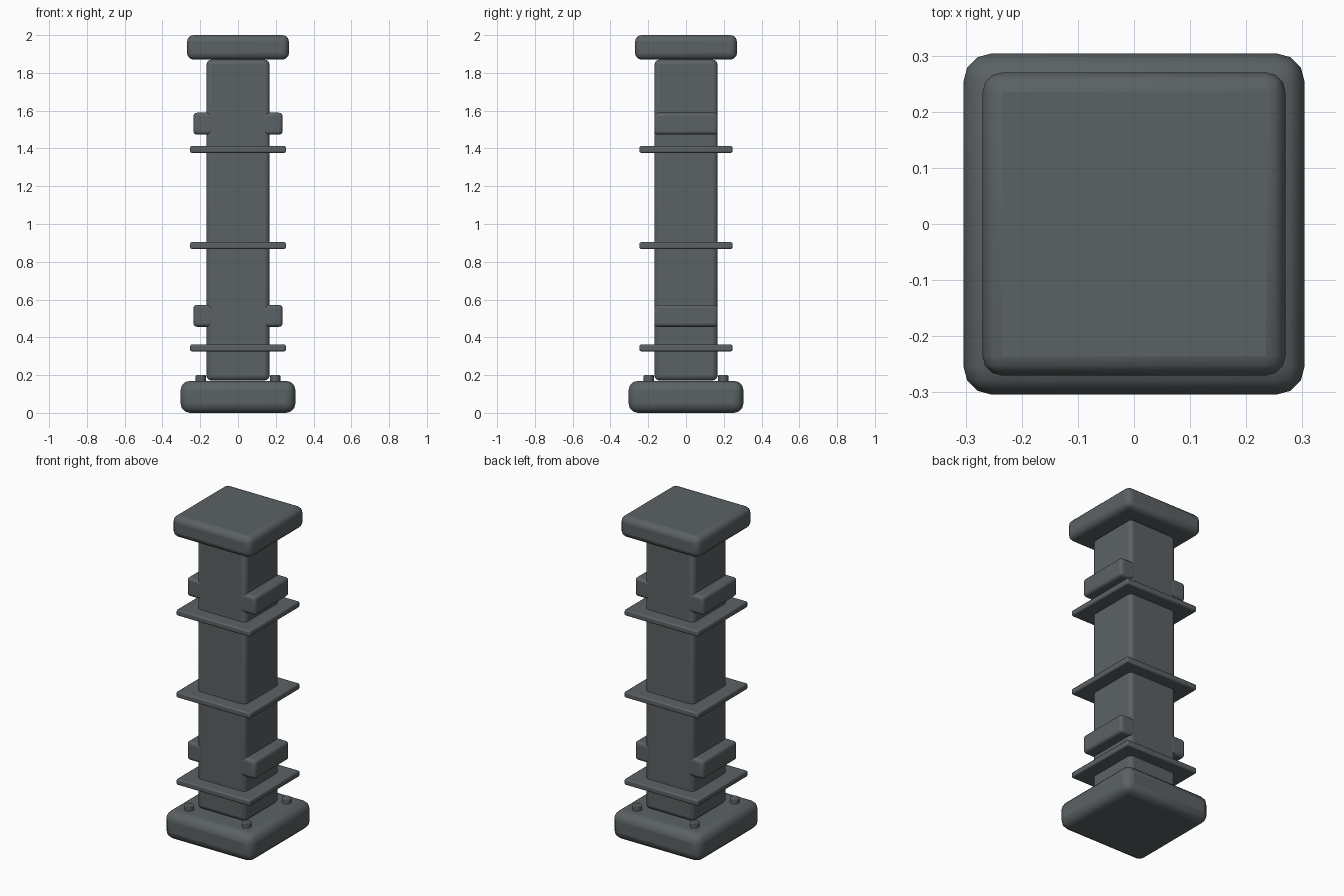
import bpy, math

if "Cube" in bpy.data.objects:
    bpy.data.objects.remove(bpy.data.objects["Cube"])

mat = bpy.data.materials.new("dark slate grey")
mat.diffuse_color = (0.105, 0.121, 0.127, 1)
mat.use_nodes = True
mat.node_tree.nodes["Principled BSDF"].inputs["Base Color"].default_value = mat.diffuse_color


def finish(ob, name, bevel, segments):
    ob.name = name
    ob.data.materials.append(mat)
    m = ob.modifiers.new("rounded edges", 'BEVEL')
    m.width = bevel
    m.segments = segments
    m.limit_method = 'ANGLE'
    m.angle_limit = math.radians(50)
    bpy.ops.object.shade_smooth_by_angle(angle=math.radians(40))


def box(name, x, y, z, bevel, segments=3):
    """Rounded box from (min, max) ranges."""
    r = (x, y, z)
    bpy.ops.mesh.primitive_cube_add(size=1, location=[(a + b) / 2 for a, b in r])
    ob = bpy.context.object
    ob.scale = [b - a for a, b in r]
    bpy.ops.object.transform_apply(location=False, rotation=False, scale=True)
    finish(ob, name, bevel, segments)


def slab(name, hx, hy, z0, z1, bevel, segments=3):
    box(name, (-hx, hx), (-hy, hy), (z0, z1), bevel, segments)


# Base, shaft and cap
slab("base", 0.304, 0.304, 0.0, 0.17, 0.05)
slab("column", 0.167, 0.167, 0.172, 1.87, 0.025)
slab("cap", 0.27, 0.27, 1.87, 2.0, 0.035)

# Thin collar plates
for i, z in enumerate((0.344, 0.886, 1.395)):
    slab(f"collar_plate_{i + 1}", 0.253, 0.246, z - 0.018, z + 0.018, 0.008, 2)

# Side blocks, one pair low and one pair high
for level, z in (("lower", 0.514), ("upper", 1.531)):
    for side, s in (("left", -1), ("right", 1)):
        box(f"{level}_{side}_block", sorted((s * 0.13, s * 0.236)),
            (-0.168, 0.168), (z - 0.058, z + 0.058), 0.018)

# Bolts on the corners of the base
for sx in (-1, 1):
    for sy in (-1, 1):
        bpy.ops.mesh.primitive_cylinder_add(vertices=12, radius=0.027, depth=0.05,
                                            location=(sx * 0.197, sy * 0.197, 0.175))
        finish(bpy.context.object, "base_bolt", 0.005, 2)
